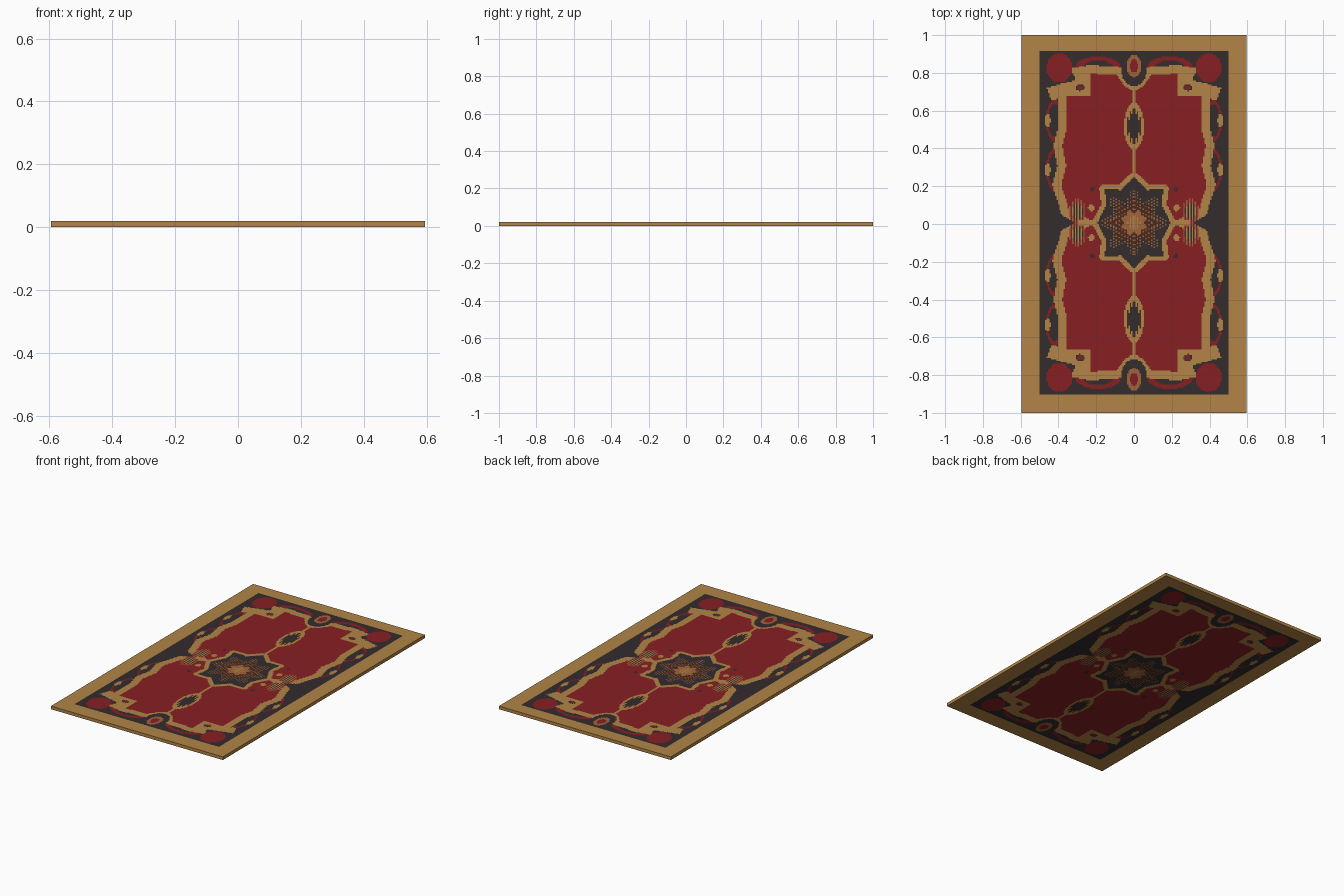
import bpy, bmesh, math

if "Cube" in bpy.data.objects:
    bpy.data.objects.remove(bpy.data.objects["Cube"])

W, L, H = 0.595, 1.0, 0.02          # half width, half length, thickness
IN_W, IN_L, MID = 0.5, 0.91, 0.007  # woven field half size and its y centre
NX, NY = 134, 244                   # knots across and along the field
TAN, DARK, RED, BROWN, COPPER = range(5)

# Outlines in one mirrored quadrant
FIELD = [(0, 0.69), (0.05, 0.725), (0.09, 0.78), (0.235, 0.79), (0.235, 0.67), (0.355, 0.67),
         (0.355, 0.5), (0.38, 0.41), (0.36, 0.3), (0.385, 0.2), (0.345, 0.07), (0.2, 0), (0, 0)]
HORN = [(0.235, 0.83), (0.335, 0.82), (0.31, 0.755), (0.46, 0.715), (0.44, 0.65), (0.235, 0.67)]
STAR = [(0, 0.24), (0.07, 0.175), (0.158, 0.178), (0.145, 0.095), (0.195, 0), (0, 0)]


def inside(pts, u, v):
    hit = False
    for (x1, y1), (x2, y2) in zip(pts, pts[1:] + pts[:1]):
        if (y1 > v) != (y2 > v) and u < (x2 - x1) * (v - y1) / (y2 - y1) + x1:
            hit = not hit
    return hit


def near(pts, u, v, reach):
    """True within a distance of the outline, used to draw a band along it."""
    for (x1, y1), (x2, y2) in zip(pts, pts[1:]):
        dx, dy = x2 - x1, y2 - y1
        t = max(0, min(1, ((u - x1) * dx + (v - y1) * dy) / (dx * dx + dy * dy)))
        if math.hypot(u - x1 - t * dx, v - y1 - t * dy) < reach:
            return True
    return False


def motif(c, u, v, colours, cu, cv, ru, rv, shrink=0.65):
    """Nested ovals, one per colour, each smaller than the last."""
    d = math.hypot((u - cu) / ru, (v - cv) / rv)
    for k, colour in enumerate(colours):
        if d < shrink ** k:
            c = colour
    return c


def stipple(u, v, every):
    return (int(u / 0.0075) + 2 * int(v / 0.0075)) % every == 0


def colour_at(x, y):
    u, v = abs(x), abs(y - MID)
    if u > IN_W or v > IN_L:
        return TAN
    c = DARK
    # border flowers
    c = motif(c, u, v, (RED, DARK), 0.19, 0.82, 0.12, 0.06)
    for cv in (0.28, 0.54):
        c = motif(c, u, v, (RED, DARK), 0.42, cv, 0.045, 0.11, 0.8)
        c = motif(c, u, v, (TAN,), 0.457, cv, 0.014, 0.035)
    # tan band, red field, corner rosettes
    if near(FIELD[:-1], u, v, 0.045) or inside(HORN, u, v):
        c = TAN
    if inside(FIELD, u, v):
        c = RED
    c = motif(c, u, v, (DARK, RED), 0.285, 0.715, 0.022, 0.018)
    c = motif(c, u, v, (RED,), 0.395, 0.82, 0.068, 0.077)
    # end motif, stem and pendant
    c = motif(c, u, v, (DARK, COPPER, RED), 0, 0.83, 0.07, 0.11, 0.55)
    if u < 0.007 and 0.27 < v < 0.71:
        c = TAN
    inner = BROWN if stipple(u, v, 2) else TAN
    c = motif(c, u, v, (TAN, inner, DARK), 0, 0.51, 0.052, 0.125, 0.75)
    # side sprays
    spray = RED if stipple(u, v, 2) else COPPER
    c = motif(c, u, v, (spray, DARK if stipple(u, v, 2) else TAN), 0.30, 0.06, 0.045, 0.065)
    c = motif(c, u, v, (TAN,), 0.225, 0.08, 0.018, 0.018)
    c = motif(c, u, v, (DARK,), 0.222, 0.178, 0.012, 0.012)
    # central star: tan rim, dark body, brown flower, copper heart
    if near(STAR[:-1], u, v, 0.026) or (v < 0.012 and 0.19 < u < 0.3):
        c = TAN
    if inside(STAR, u, v):
        c = DARK
    r, petals = math.hypot(u, v), math.cos(8 * math.atan2(v, u))
    if r < 0.15 + 0.03 * petals and stipple(u, v, 4):
        c = COPPER
    if r < 0.115 + 0.022 * petals:
        c = COPPER if stipple(u, v, 6) else BROWN
    if r < 0.062 - 0.008 * petals:
        c = TAN if r < 0.035 and stipple(u, v, 2) else COPPER
    return c


# Grid lines: plain wide border strip, then the fine knots
xs = [-W] + [-IN_W + 2 * IN_W * i / NX for i in range(NX + 1)] + [W]
ys = [-L] + [MID - IN_L + 2 * IN_L * j / NY for j in range(NY + 1)] + [L]
nx, ny = len(xs), len(ys)

bm = bmesh.new()
top = [[bm.verts.new((x, y, H)) for y in ys] for x in xs]
low = [[bm.verts.new((x, y, 0)) for y in ys] for x in xs]

# Top and underside share the woven pattern
for i in range(nx - 1):
    for j in range(ny - 1):
        c = colour_at((xs[i] + xs[i + 1]) / 2, (ys[j] + ys[j + 1]) / 2)
        corners = ((i, j), (i + 1, j), (i + 1, j + 1), (i, j + 1))
        bm.faces.new([top[a][b] for a, b in corners]).material_index = c
        bm.faces.new([low[a][b] for a, b in reversed(corners)]).material_index = c

# Rug edges
rim = ([(i, 0) for i in range(nx - 1)] + [(nx - 1, j) for j in range(ny - 1)]
       + [(i, ny - 1) for i in range(nx - 1, 0, -1)] + [(0, j) for j in range(ny - 1, 0, -1)])
for (a, b), (c, d) in zip(rim, rim[1:] + rim[:1]):
    bm.faces.new((low[a][b], low[c][d], top[c][d], top[a][b])).material_index = TAN

mesh = bpy.data.meshes.new("rug")
bm.to_mesh(mesh)
bm.free()

# Wool colours, in the order of the indices above
for name, rgb in (("tan wool", (0.445, 0.231, 0.061)), ("dark wool", (0.034, 0.025, 0.027)),
                  ("red wool", (0.242, 0.0144, 0.0168)), ("brown wool", (0.07, 0.023, 0.013)),
                  ("copper wool", (0.352, 0.127, 0.042))):
    mat = bpy.data.materials.new(name)
    mat.diffuse_color = (*rgb, 1)
    mat.use_nodes = True
    mat.node_tree.nodes["Principled BSDF"].inputs["Base Color"].default_value = mat.diffuse_color
    mesh.materials.append(mat)
bpy.context.collection.objects.link(bpy.data.objects.new("rug", mesh))
